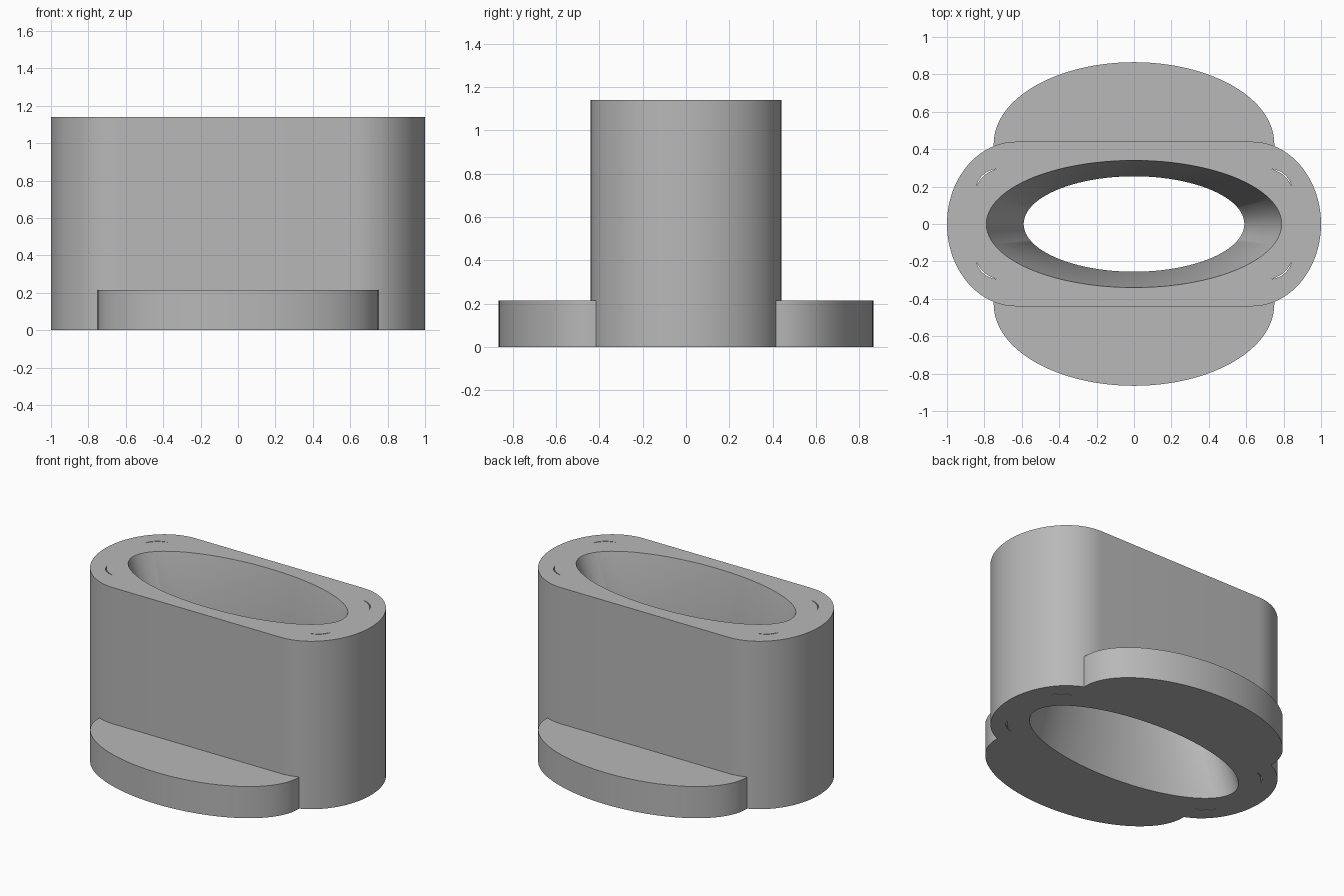
import bpy
import bmesh
from math import cos, sin, pi, radians

cube = bpy.data.objects.get("Cube")
if cube:
    bpy.data.objects.remove(cube, do_unlink=True)

HEIGHT, PLATE_HEIGHT = 1.14, 0.215

grey = bpy.data.materials.new("plain grey")
grey.use_nodes = True
grey.diffuse_color = (0.48, 0.48, 0.48, 1)
grey.node_tree.nodes["Principled BSDF"].inputs["Base Color"].default_value = grey.diffuse_color


def arc(cx, cy, rx, ry, start, end, steps):
    """Points on an elliptical arc, angles in degrees."""
    angles = [radians(start + (end - start) * i / steps) for i in range(steps + 1)]
    return [(cx + rx * cos(a), cy + ry * sin(a)) for a in angles]


def loft(name, sections):
    """Closed solid through (outline, z) sections of equal point count."""
    bm = bmesh.new()
    rings = [[bm.verts.new((x, y, z)) for x, y in outline] for outline, z in sections]
    n = len(rings[0])
    for low, high in zip(rings, rings[1:]):
        for i in range(n):
            j = (i + 1) % n
            bm.faces.new((low[i], low[j], high[j], high[i]))
    bm.faces.new(rings[0][::-1])
    bm.faces.new(rings[-1])
    bmesh.ops.recalc_face_normals(bm, faces=bm.faces)
    mesh = bpy.data.meshes.new(name)
    bm.to_mesh(mesh)
    bm.free()
    mesh.materials.append(grey)
    obj = bpy.data.objects.new(name, mesh)
    bpy.context.collection.objects.link(obj)
    return obj


def activate(obj):
    bpy.ops.object.select_all(action="DESELECT")
    obj.select_set(True)
    bpy.context.view_layer.objects.active = obj


def cut(obj, cutter):
    activate(obj)
    mod = obj.modifiers.new("cut", "BOOLEAN")
    mod.operation, mod.solver, mod.object = "DIFFERENCE", "EXACT", cutter
    bpy.ops.object.modifier_apply(modifier=mod.name)
    bpy.data.objects.remove(cutter, do_unlink=True)


def smooth(obj):
    activate(obj)
    bpy.ops.object.shade_smooth_by_angle(angle=radians(30))


# Main body: straight sides with elliptical ends
outline = arc(0.63, 0, 0.37, 0.44, -90, 90, 40) + arc(-0.63, 0, 0.37, 0.44, 90, 270, 40)
body = loft("body", [(outline, 0), (outline, HEIGHT)])

# Oval opening, narrowing to a waist at mid height
extra = 0.03
grow = 1 + extra / (HEIGHT / 2)


def oval(t):
    return arc(0, 0, 0.59 + 0.2 * t, 0.255 + 0.085 * t, 0, 360, 96)[:-1]


cut(body, loft("opening_cutter", [(oval(grow), -extra), (oval(0), HEIGHT / 2),
                                  (oval(grow), HEIGHT + extra)]))

# Four thin crescent slots running through the corners
for sx in (-1, 1):
    for sy in (-1, 1):
        outer = arc(0.72, 0.18, 0.125, 0.115, 12, 84, 12)
        (x0, y0), (x1, y1) = outer[0], outer[-1]
        inner = []
        for i in range(1, 8):
            t = i / 8
            bulge = 0.012 * sin(pi * t)
            inner.append((x1 + (x0 - x1) * t + bulge, y1 + (y0 - y1) * t + bulge))
        slot = [(sx * x, sy * y) for x, y in outer + inner]
        cut(body, loft("slot_cutter", [(slot, -extra), (slot, HEIGHT + extra)]))
smooth(body)

# Low half-oval foot plates at front and back
for name, side in (("front_foot", -1), ("back_foot", 1)):
    half = [(0.75, 0.415)] + arc(0, 0.43, 0.75, 0.435, 0, 180, 64) + [(-0.75, 0.415)]
    foot = [(x, side * y) for x, y in half]
    smooth(loft(name, [(foot, 0), (foot, PLATE_HEIGHT)]))
